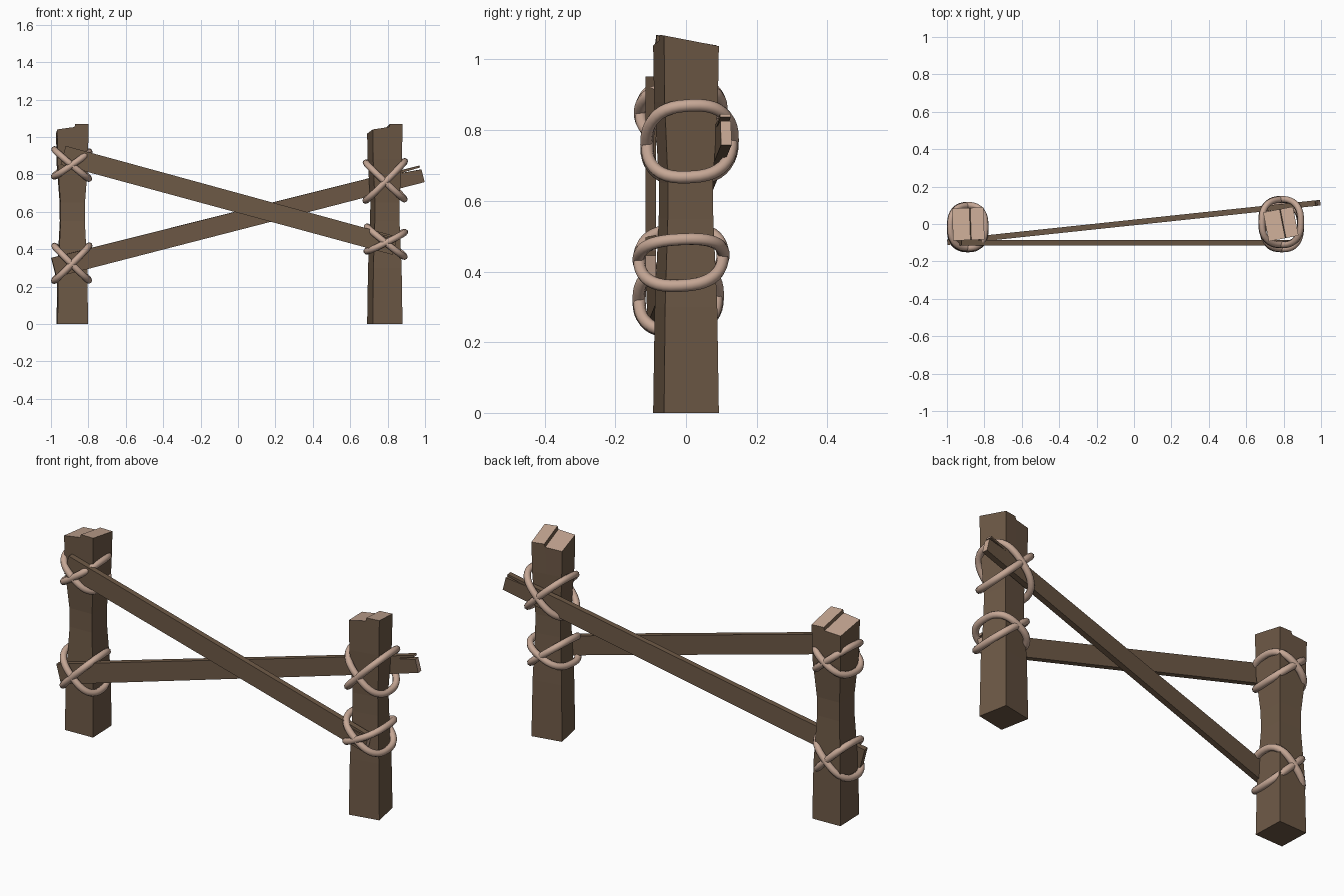
import bpy, bmesh, math
from mathutils import Vector

if "Cube" in bpy.data.objects:
    bpy.data.objects.remove(bpy.data.objects["Cube"])


def material(name, col):
    m = bpy.data.materials.new(name)
    m.diffuse_color = (*col, 1)
    m.use_nodes = True
    m.node_tree.nodes["Principled BSDF"].inputs["Base Color"].default_value = m.diffuse_color
    return m


BARK = material("brown_wood", (0.155, 0.100, 0.062))
CUT = material("cut_wood", (0.56, 0.385, 0.29))
ROPE = material("rope_tan", (0.56, 0.385, 0.30))


def finish(name, bm, mats):
    bmesh.ops.recalc_face_normals(bm, faces=bm.faces[:])
    me = bpy.data.meshes.new(name)
    bm.to_mesh(me)
    bm.free()
    for m in mats:
        me.materials.append(m)
    ob = bpy.data.objects.new(name, me)
    bpy.context.collection.objects.link(ob)
    return ob


# Posts: waisted square timber with a slanted, stepped top
def post(name, cx, cy, hx, hy, angle, levels, split):
    bm = bmesh.new()
    c, s = math.cos(angle), math.sin(angle)

    def vert(u, v, k, z):
        x, y = u * hx * k, v * hy * k
        return bm.verts.new((cx + c * x - s * y, cy + s * x + c * y, z))

    outline = [(-1, -1), (split, -1), (1, -1), (1, 1), (split, 1), (-1, 1)]
    rings = [[vert(u, v, k, z) for u, v in outline] for z, k in levels]
    bm.faces.new(rings[0])
    for a, b in zip(rings, rings[1:]):
        for i in range(6):
            j = (i + 1) % 6
            bm.faces.new((a[i], a[j], b[j], b[i]))
    # top: lower left strip, higher right strip, step between
    fl, fm, fr = vert(-1, -1, 1, 1.04), vert(split, -1, 1, 1.053), vert(1, -1, 1, 1.068)
    fh = vert(split + .06, -1, 1, 1.07)
    bl, bm_, br = vert(-1, 1, 1, 1.018), vert(split, 1, 1, 1.024), vert(1, 1, 1, 1.038)
    bh = vert(split + .06, 1, 1, 1.04)
    r = rings[-1]
    bm.faces.new((r[0], r[1], fm, fl))
    bm.faces.new((r[1], r[2], fr, fh, fm))
    bm.faces.new((r[2], r[3], br, fr))
    bm.faces.new((r[3], r[4], bm_, bh, br))
    bm.faces.new((r[4], r[5], bl, bm_))
    bm.faces.new((r[5], r[0], fl, bl))
    for f in ((fl, fm, bm_, bl), (fh, fr, br, bh)):
        bm.faces.new(f).material_index = 1
    bm.faces.new((fm, fh, bh, bm_))
    finish(name, bm, [BARK, CUT])


post("left_post", -0.886, 0.0, 0.084, 0.086, math.radians(2),
     [(0, .97), (.3, .92), (.55, .77), (.65, .78), (.85, .96)], 0.1)
post("right_post", 0.785, 0.0, 0.081, 0.079, math.radians(11),
     [(0, 1), (.3, .95), (.55, .83), (.65, .82), (.88, .97)], 0.1)


# Rails: tapered planks with a split right end
def rail(name, p0, p1, h0, h1, thick):
    p0, p1 = Vector(p0), Vector(p1)
    d = (p1 - p0).normalized()
    t = Vector((0, 0, 1)).cross(d).normalized()
    up = d.cross(t)
    L = (p1 - p0).length
    prof = [(0, -h0), (L, -h1), (L, h1 - .022), (L - .11, h1 - .014),
            (L - .005, h1 - .010), (L - .005, h1), (0, h0)]
    bm = bmesh.new()
    sides = [[bm.verts.new(p0 + d * a + up * b + t * o) for a, b in prof]
             for o in (-thick / 2, thick / 2)]
    bm.faces.new(sides[0])
    bm.faces.new(sides[1][::-1])
    n = len(prof)
    for i in range(n):
        j = (i + 1) % n
        f = bm.faces.new((sides[0][i], sides[0][j], sides[1][j], sides[1][i]))
        f.material_index = 1 if i in (1, 4) else 0
    finish(name, bm, [BARK, CUT])


rail("rising_rail", (-0.985, -0.096, 0.302), (0.985, 0.113, 0.803), 0.053, 0.046, 0.03)
rail("falling_rail", (-0.935, -0.1, 0.902), (0.84, -0.1, 0.418), 0.052, 0.050, 0.03)


# Lashings: pairs of tilted rope loops crossing at each joint
def loop(name, centre, rx, ry, slope, lean, r=0.0175, seg=40, sides=8):
    def at(i):
        a = 2 * math.pi * i / seg
        c, s = math.cos(a), math.sin(a)
        x = rx * math.copysign(abs(c) ** .78, c)
        y = ry * math.copysign(abs(s) ** .78, s)
        return Vector(centre) + Vector((x, y, slope * x + lean * y))

    nrm = Vector((-slope, -lean, 1)).normalized()
    bm = bmesh.new()
    rings = []
    for i in range(seg):
        tan = (at(i + 1) - at(i - 1)).normalized()
        side = tan.cross(nrm).normalized()
        rings.append([bm.verts.new(at(i) + r * (side * math.cos(b) + nrm * math.sin(b)))
                      for b in (2 * math.pi * k / sides for k in range(sides))])
    for i in range(seg):
        a, b = rings[i], rings[(i + 1) % seg]
        for k in range(sides):
            m = (k + 1) % sides
            bm.faces.new((a[k], a[m], b[m], b[k])).smooth = True
    finish(name, bm, [ROPE])


joints = [
    ("left_upper", (-0.889, -0.015, 0.855), 0.094, 0.115, 0.70, -0.85),
    ("left_lower", (-0.889, -0.022, 0.325), 0.094, 0.112, 1.0, -1.0),
    ("right_upper", (0.787, 0.010, 0.765), 0.105, 0.122, 1.0, -0.95),
    ("right_lower", (0.790, -0.014, 0.440), 0.102, 0.120, 0.5, -0.8),
]
for name, c, rx, ry, s1, s2 in joints:
    loop(name + "_rope_a", c, rx, ry, s1, 0.05)
    loop(name + "_rope_b", c, rx * .98, ry * .98, s2, 0.05)
